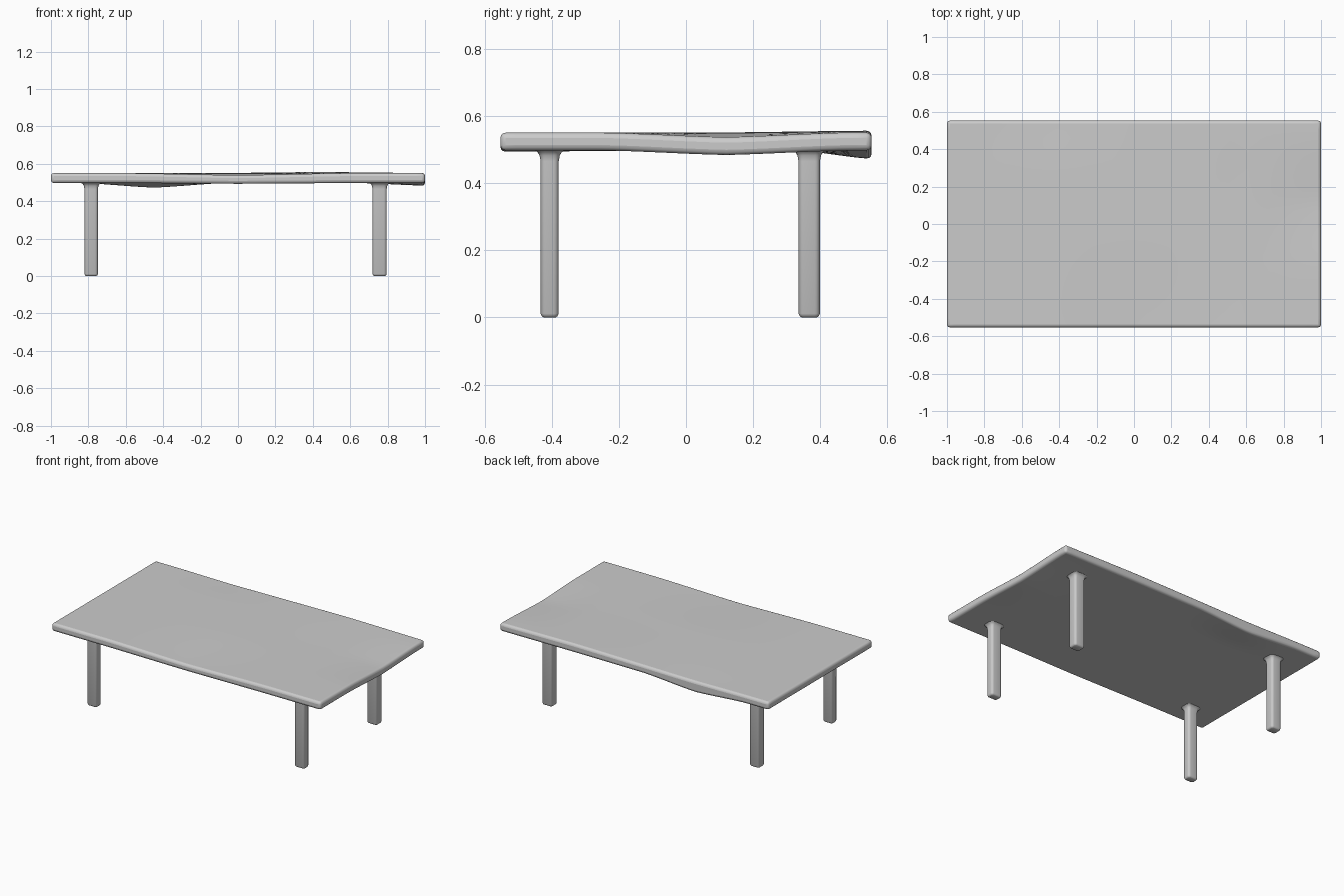
import bpy, bmesh, math
from mathutils import Vector

cube = bpy.data.objects.get("Cube")
if cube:
    bpy.data.objects.remove(cube, do_unlink=True)

TOP_Z, BOTTOM_Z = 0.55, 0.497
HALF_X, HALF_Y = 1.0, 0.553


def make_object(name, bm):
    mesh = bpy.data.meshes.new(name)
    bmesh.ops.recalc_face_normals(bm, faces=bm.faces[:])
    bm.to_mesh(mesh)
    bm.free()
    obj = bpy.data.objects.new(name, mesh)
    bpy.context.collection.objects.link(obj)
    return obj


def smooth(obj, angle):
    bpy.ops.object.select_all(action='DESELECT')
    obj.select_set(True)
    bpy.context.view_layer.objects.active = obj
    bpy.ops.object.shade_smooth_by_angle(angle=math.radians(angle))


def hat(value, centre, width):
    t = max(0.0, 1 - abs(value - centre) / width)
    return t * t * (3 - 2 * t) * 0.4 + t * 0.6


# Dips and rises of the worn slab: centre, reach, top shift, underside shift
WARPS = [
    ((0.0, -HALF_Y), (0.6, 0.5), -0.011, -0.004),
    ((HALF_X, 0.12), (0.35, 0.36), -0.014, -0.014),
    ((-0.45, HALF_Y), (0.38, 0.22), -0.004, -0.026),
    ((0.45, HALF_Y), (0.6, 0.5), 0.006, 0.002),
]

# Tabletop: finely divided slab, warped, then rounded along its rim
bm = bmesh.new()
bmesh.ops.create_cube(bm, size=2)
for axis, cuts in ((0, 41), (1, 23)):
    normal = Vector((axis == 0, axis == 1, 0))
    for i in range(1, cuts):
        bmesh.ops.bisect_plane(bm, geom=bm.verts[:] + bm.edges[:] + bm.faces[:],
                               plane_co=normal * (2 * i / cuts - 1), plane_no=normal)
for v in bm.verts:
    is_top = v.co.z > 0
    x, y = v.co.x * HALF_X, v.co.y * HALF_Y
    z = TOP_Z if is_top else BOTTOM_Z
    for (cx, cy), (rx, ry), up, down in WARPS:
        z += (up if is_top else down) * hat(x, cx, rx) * hat(y, cy, ry)
    v.co = (x, y, z)
top = make_object("tabletop", bm)
bevel = top.modifiers.new("rounded_rim", 'BEVEL')
bevel.width = 0.016
bevel.segments = 3
bevel.limit_method = 'ANGLE'
bevel.angle_limit = math.radians(50)
smooth(top, 40)


# Legs: rounded rectangular posts, eased at the foot and flared under the slab
def ring(bm, centre, half, radius, z, steps=4):
    verts = []
    for quarter, (sx, sy) in enumerate(((1, 1), (-1, 1), (-1, -1), (1, -1))):
        for i in range(steps + 1):
            a = math.pi / 2 * (quarter + i / steps)
            verts.append(bm.verts.new((
                centre[0] + sx * (half[0] - radius) + radius * math.cos(a),
                centre[1] + sy * (half[1] - radius) + radius * math.sin(a), z)))
    return verts


PROFILE = [(0, -0.009), (0.003, -0.004), (0.011, 0), (0.465, 0),
           (0.482, 0.003), (0.492, 0.009), (0.499, 0.02), (0.51, 0.02)]


def make_leg(name, centre, half):
    bm = bmesh.new()
    rings = [ring(bm, centre, (half[0] + g, half[1] + g), 0.015 + g * 0.8, z)
             for z, g in PROFILE]
    for low, high in zip(rings, rings[1:]):
        for i in range(len(low)):
            j = (i + 1) % len(low)
            bm.faces.new((low[i], low[j], high[j], high[i]))
    bm.faces.new(rings[0])
    bm.faces.new(rings[-1])
    smooth(make_object(name, bm), 40)


for side, x, half_x in (("right", -0.785, 0.036), ("left", 0.757, 0.038)):
    for end, y, half_y in (("front", -0.406, 0.027), ("back", 0.367, 0.032)):
        make_leg(f"{end}_{side}_leg", (x, y), (half_x, half_y))
